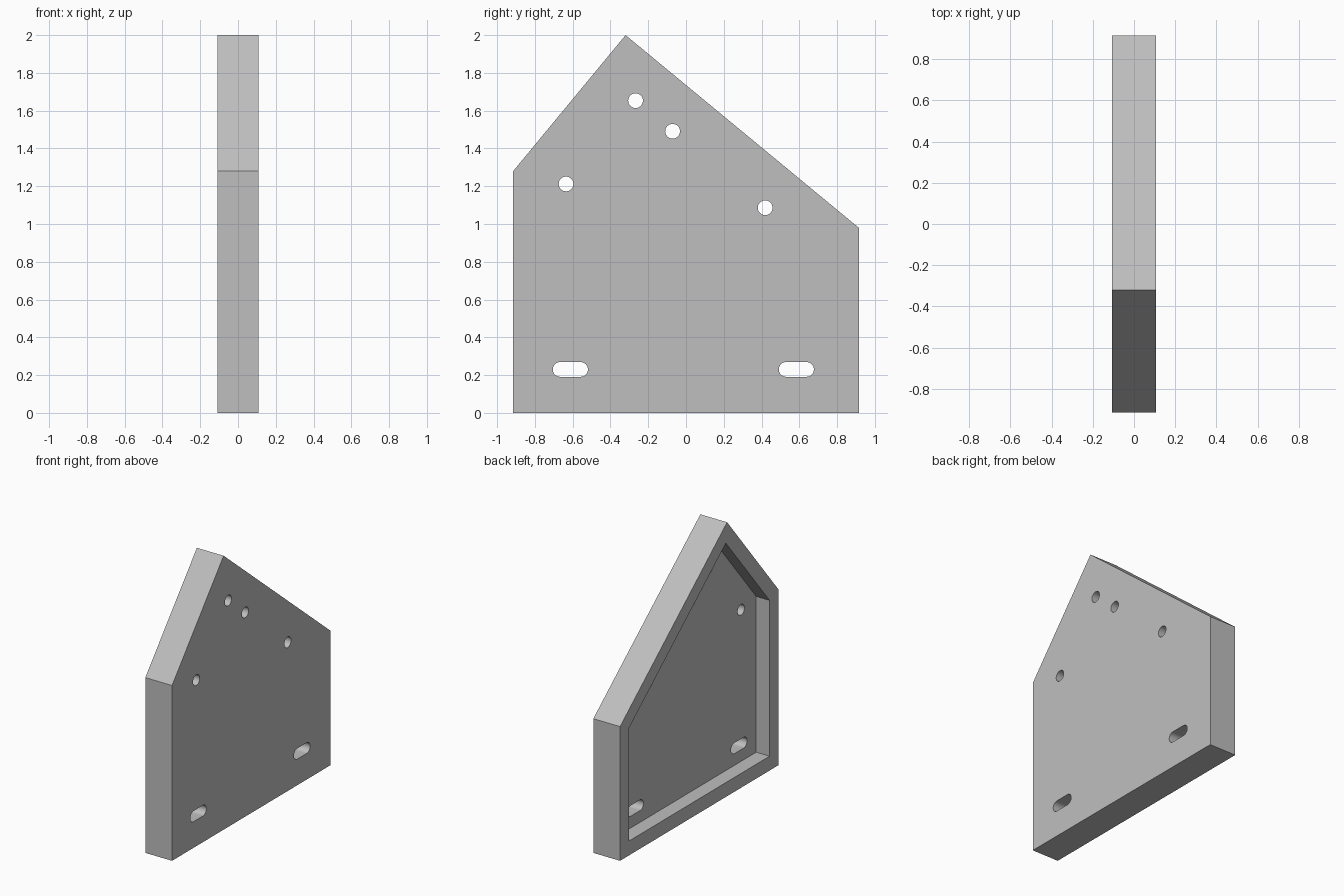
import bpy, bmesh, math
from mathutils import Vector

cube = bpy.data.objects.get("Cube")
if cube:
    bpy.data.objects.remove(cube, do_unlink=True)

HALF = 0.108      # half the plate thickness
RIM = 0.105       # width of the raised border
FLOOR = 0.0       # x of the recess floor

grey = bpy.data.materials.new("plain grey")
grey.use_nodes = True
colour = (0.52, 0.52, 0.52, 1)
grey.diffuse_color = colour
grey.node_tree.nodes["Principled BSDF"].inputs["Base Color"].default_value = colour


def prism(name, profile, x0, x1):
    """Extrude a (y, z) outline along x."""
    bm = bmesh.new()
    face = bm.faces.new([bm.verts.new((x0, y, z)) for y, z in profile])
    out = bmesh.ops.extrude_face_region(bm, geom=[face])
    moved = [v for v in out["geom"] if isinstance(v, bmesh.types.BMVert)]
    bmesh.ops.translate(bm, verts=moved, vec=(x1 - x0, 0, 0))
    bmesh.ops.recalc_face_normals(bm, faces=bm.faces)
    mesh = bpy.data.meshes.new(name)
    bm.to_mesh(mesh)
    bm.free()
    mesh.materials.append(grey)
    obj = bpy.data.objects.new(name, mesh)
    bpy.context.collection.objects.link(obj)
    return obj


def inset(profile, d):
    """Offset a counterclockwise outline inward by d."""
    pts = [Vector(p) for p in profile]
    result = []
    for i, p in enumerate(pts):
        a = (p - pts[i - 1]).normalized()
        b = (pts[(i + 1) % len(pts)] - p).normalized()
        na, nb = Vector((-a.y, a.x)), Vector((-b.y, b.x))
        result.append(p + (na + nb) * d / (1 + na.dot(nb)))
    return result


def slot(y, z, r, half_length=0.0, steps=16):
    """Round hole, or a slot along y when half_length is given."""
    pts = []
    for side in (1, -1):
        for i in range(steps + (1 if half_length else 0)):
            a = math.pi * (i / steps - 0.5)
            pts.append((y + side * (half_length + r * math.cos(a)),
                        z + side * r * math.sin(a)))
    return pts


# Plate body
outline = [(-0.915, 0), (0.915, 0), (0.915, 0.98), (-0.32, 2), (-0.915, 1.28)]
plate = prism("bracket_plate", outline, -HALF, HALF)

# Recess on one side, then round holes and slots through the floor
cutters = [prism("recess_cutter", inset(outline, RIM), -0.3, FLOOR)]
for y, z in [(-0.267, 1.653), (-0.071, 1.491), (-0.635, 1.212), (0.419, 1.086)]:
    cutters.append(prism("hole_cutter", slot(y, z, 0.039), -0.05, 0.3))
for y in (-0.612, 0.584):
    cutters.append(prism("slot_cutter", slot(y, 0.23, 0.039, 0.054), -0.05, 0.3))

for cutter in cutters:
    cutter.hide_render = True
    mod = plate.modifiers.new(cutter.name, "BOOLEAN")
    mod.operation = "DIFFERENCE"
    mod.solver = "EXACT"
    mod.object = cutter

# Bake the cuts and drop the cutters
bpy.context.view_layer.update()
evaluated = plate.evaluated_get(bpy.context.evaluated_depsgraph_get())
mesh = bpy.data.meshes.new_from_object(evaluated)
plate.modifiers.clear()
plate.data = mesh
for cutter in cutters:
    bpy.data.objects.remove(cutter, do_unlink=True)

# Smooth hole walls, sharp plate edges
bpy.ops.object.select_all(action="DESELECT")
plate.select_set(True)
bpy.context.view_layer.objects.active = plate
bpy.ops.object.shade_smooth_by_angle(angle=math.radians(30))
